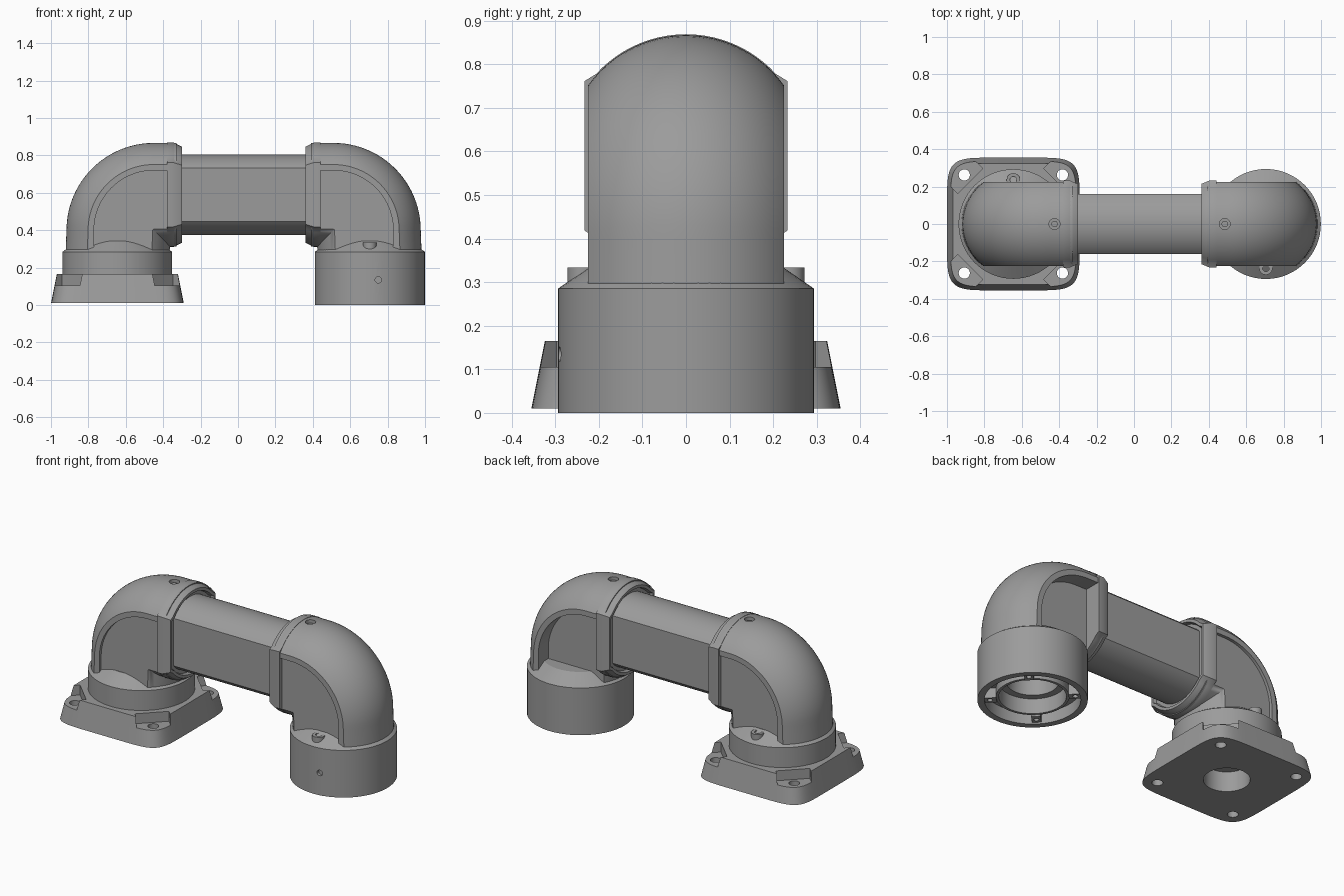
import bpy, bmesh
from math import sin, cos, asin, pi, radians
from mathutils import Vector, Matrix

cube = bpy.data.objects.get("Cube")
if cube:
    bpy.data.objects.remove(cube)

grey = bpy.data.materials.new("mid grey")
grey.use_nodes = True
grey.diffuse_color = (0.33, 0.33, 0.33, 1)
grey.node_tree.nodes["Principled BSDF"].inputs["Base Color"].default_value = grey.diffuse_color

MID = 0.03        # mirror plane of the two elbows
AXIS = 0.675      # upright axis, measured from the mirror plane
PIVOT, PZ = 0.48, 0.40   # bend centre
BEND, PIPE = 0.19, 0.277
TZ = PZ + BEND    # height of the crossbar axis


def loft(name, rings):
    """Skin a list of equal rings and cap both ends."""
    bm = bmesh.new()
    rows = [[bm.verts.new(p) for p in ring] for ring in rings]
    n = len(rows[0])
    for a, b in zip(rows, rows[1:]):
        for i in range(n):
            j = (i + 1) % n
            bm.faces.new((a[i], a[j], b[j], b[i]))
    bm.faces.new(rows[0])
    bm.faces.new(rows[-1])
    bmesh.ops.remove_doubles(bm, verts=bm.verts, dist=1e-5)
    bmesh.ops.recalc_face_normals(bm, faces=bm.faces)
    mesh = bpy.data.meshes.new(name)
    bm.to_mesh(mesh)
    bm.free()
    mesh.materials.append(grey)
    ob = bpy.data.objects.new(name, mesh)
    bpy.context.collection.objects.link(ob)
    return ob


def lathe(name, x, y, profile, n=64):
    turns = [2 * pi * i / n for i in range(n)]
    return loft(name, [[(x + r * cos(a), y + r * sin(a), z) for a in turns]
                       for r, z in profile])


def rod(name, x, y, r, z0, z1):
    return lathe(name, x, y, [(r, z0), (r, z1)], 24)


def box(name, size, matrix):
    sx, sy, sz = (v / 2 for v in size)
    ob = loft(name, [[(-sx, -sy, z), (sx, -sy, z), (sx, sy, z), (-sx, sy, z)]
                     for z in (-sz, sz)])
    ob.data.transform(matrix)
    return ob


def cut(ob, *cutters):
    for c in cutters:
        c.hide_render = True
        mod = ob.modifiers.new("cut", 'BOOLEAN')
        mod.operation, mod.solver, mod.object = 'DIFFERENCE', 'EXACT', c
        bpy.context.view_layer.objects.active = ob
        bpy.ops.object.modifier_apply(modifier=mod.name)
        bpy.data.objects.remove(c)


def section(r, flat, n=24):
    """Circle with two flat sides, as (radial, y) pairs."""
    a0 = asin(flat / r)
    arc = [-a0 + 2 * a0 * i / n for i in range(n + 1)]
    return [(r * cos(a), r * sin(a)) for a in arc] + \
           [(-r * cos(a), -r * sin(a)) for a in arc]


def elbow(side, label):
    X = lambda d: MID + side * d
    sec = section(PIPE, 0.225)

    # swept body with a mitred inner corner
    def bend(t):
        ring = []
        for u, y in sec:
            r = BEND + u
            if r < 0:
                ring.append((X(PIVOT + r), y, PZ + r))
            else:
                ring.append((X(PIVOT + r * cos(t)), y, PZ + r * sin(t)))
        return ring
    foot = [(X(AXIS + u), y, 0.27) for u, y in sec]
    mouth = [(X(0.36), y, TZ + u) for u, y in sec]
    body = loft(label + "_elbow",
                [foot] + [bend(pi / 2 * i / 24) for i in range(25)] + [mouth])

    # side panels, with the deep access pocket at the back of the free end
    arc = [pi / 2 * i / 24 for i in range(25)]
    outline = [(0.80, 0.2)] + [(PIVOT + 0.32 * cos(t), PZ + 0.32 * sin(t)) for t in arc] \
        + [(0.39, 0.72), (0.39, 0.2)]
    back = 0.13 if side > 0 else 0.207
    for y0, y1 in ((-0.4, -0.207), (back, 0.4)):
        cut(body, loft("panel_cutter", [[(X(d), y, z) for d, z in outline]
                                        for y in (y0, y1)]))

    # top screw hole
    sx = X(0.455)
    cut(body, rod("hole_cutter", sx, 0, 0.029, 0.83, 0.95))
    screw = rod(label + "_top_screw", sx, 0, 0.017, 0.8, 0.852)

    # flat-sided collar round the crossbar socket
    csec = section(0.279, 0.22)
    steps = [(0.41, 1), (0.375, 1), (0.33, 0.92), (0.33, 0.86), (0.35, 0.84)]
    rings = []
    for d, k in steps:
        rings.append([(X(d), y * k * 0.233 / 0.22 if abs(u) < 0.175 else y * k, TZ + u * k)
                      for u, y in csec])
    collar = loft(label + "_collar", rings)
    cut(collar, rod("hole_cutter", sx, 0, 0.029, 0.83, 0.95))

    # lug with a screw hole on the shoulder
    lug_y = -side * 0.236
    lug = rod(label + "_lug", X(AXIS), lug_y, 0.036, 0.25, 0.334)
    cut(lug, rod("lug_cutter", X(AXIS), lug_y, 0.018, 0.31, 0.4))


elbow(-1, "right")
elbow(1, "left")

# crossbar
bar = section(0.215, 0.16)
loft("crossbar", [[(MID + d, y, TZ + u) for u, y in bar] for d in (-0.37, 0.37)])

# upright socket above the mounting flange
fx = MID - AXIS
lathe("mounted_socket", fx, 0, [(0.293, 0.13), (0.293, 0.285), (0.21, 0.343)])

# tapered, bulged square flange with corner pockets, bolt holes and bore
def bulged_square(h, z, n=96, p=2 / 6.5):
    ring = []
    for i in range(n):
        a = 2 * pi * i / n
        c, s = cos(a), sin(a)
        ring.append((fx + h * (abs(c) ** p) * (1 if c > 0 else -1),
                     h * (abs(s) ** p) * (1 if s > 0 else -1), z))
    return ring


flange = loft("mounting_flange", [bulged_square(0.355, 0.01), bulged_square(0.324, 0.165)])
for k in range(4):
    a = pi / 4 + k * pi / 2
    place = Matrix.Translation((fx, 0, 0)) @ Matrix.Rotation(a, 4, 'Z') \
        @ Matrix.Translation((0.425, 0, 0.205))
    cut(flange, box("pocket_cutter", (0.2, 0.19, 0.2), place),
        rod("bolt_cutter", fx + 0.371 * cos(a), 0.371 * sin(a), 0.03, -0.1, 0.3))
cut(flange, lathe("bore_cutter", fx, 0, [(0.125, -0.1), (0.125, 0.15)]))

# open socket at the free end
ex = MID + AXIS
socket = lathe("open_socket", ex, 0, [
    (0.13, 0.22), (0.14, 0.11), (0.18, 0.11), (0.18, 0.02), (0.195, 0.02), (0.195, 0.07),
    (0.257, 0.07), (0.257, 0), (0.294, 0), (0.294, 0.285), (0.21, 0.343)])
side_hole = rod("side_cutter", 0, 0, 0.017, 0.275, 0.35)
side_hole.data.transform(Matrix.Translation((ex + 0.045, 0, 0.135))
                         @ Matrix.Rotation(radians(90), 4, 'X'))
cut(socket, side_hole)

# fixing posts inside the open socket
for k in range(4):
    a = pi / 4 + k * pi / 2
    px, py = ex + 0.228 * cos(a), 0.228 * sin(a)
    post = box("fixing_post", (0.07, 0.05, 0.07),
               Matrix.Translation((px, py, 0.045)) @ Matrix.Rotation(a, 4, 'Z'))
    cut(post, rod("post_cutter", px, py, 0.014, -0.1, 0.05))

# smooth curved surfaces, keep edges sharp
bpy.ops.object.select_all(action='DESELECT')
for ob in bpy.context.scene.objects:
    if ob.type == 'MESH' and grey.name in ob.data.materials:
        ob.select_set(True)
        bpy.context.view_layer.objects.active = ob
bpy.ops.object.shade_smooth_by_angle(angle=radians(30))
